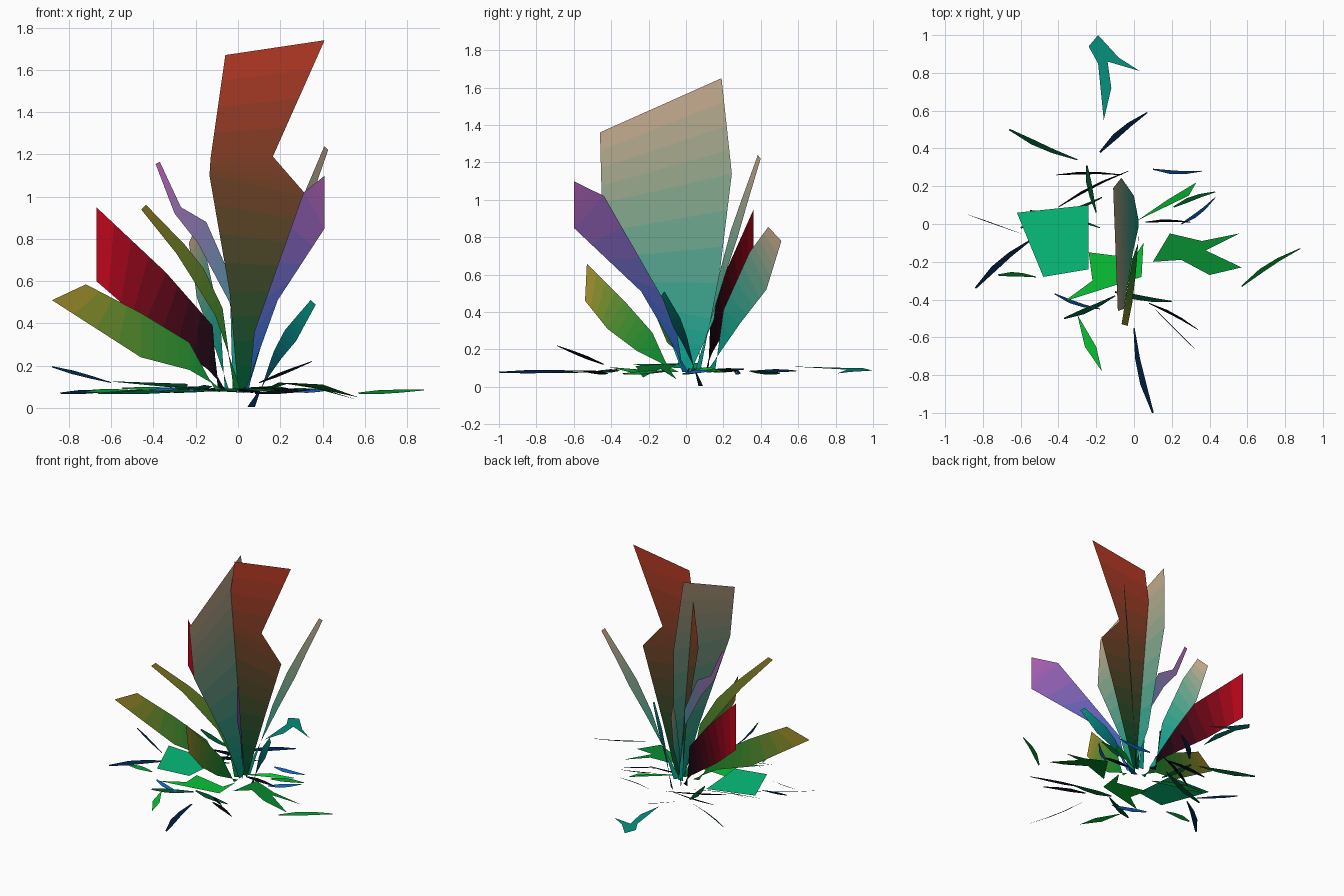
import bpy, math
from mathutils import Vector

if "Cube" in bpy.data.objects:
    bpy.data.objects.remove(bpy.data.objects["Cube"])

def material(name, rgb):
    m = bpy.data.materials.new(name)
    m.diffuse_color = (*[max(c, 0) ** 2.2 for c in rgb], 1)
    m.use_nodes = True
    m.node_tree.nodes["Principled BSDF"].inputs["Base Color"].default_value = m.diffuse_color
    return m

def mesh_object(name, verts, faces, mats):
    me = bpy.data.meshes.new(name)
    me.from_pydata(verts, [], faces)
    for i, m in enumerate(mats):
        me.materials.append(m)
        me.polygons[i].material_index = i
    ob = bpy.data.objects.new(name, me)
    bpy.context.collection.objects.link(ob)

# palette
GREEN, LIME, DARK = Vector((.06, .54, .2)), Vector((.07, .76, .22)), Vector((.02, .3, .17))
TEAL, NAVY, BLACK = Vector((.06, .62, .54)), Vector((.03, .15, .28)), Vector((.02, .05, .09))
BLUE, OLIVE, TAN = Vector((.1, .38, .72)), Vector((.6, .54, .18)), Vector((.75, .65, .54))
RED, RUST, MAUVE = Vector((.74, .06, .13)), Vector((.7, .23, .16)), Vector((.66, .36, .66))
EMERALD = Vector((.06, .74, .48))

def blade(name, base, heading, sections, low, high, lean=0.0, fade=1.0, foot=.08, sub=4):
    """Flat ribbon in an upright plane. Sections are (u, z, u, z) edge pairs along the heading."""
    def place(u, z):
        return Vector((base[0] + u * heading[0] + lean * z, base[1] + u * heading[1], z))
    sections = [(-.02, foot, .025, foot)] + sections
    verts = []
    for a, b in zip(sections, sections[1:]):
        for k in range(sub):
            s = [p + (q - p) * k / sub for p, q in zip(a, b)]
            verts += [place(*s[:2]), place(*s[2:])]
    verts += [place(*sections[-1][:2]), place(*sections[-1][2:])]
    n = len(verts) // 2 - 1
    faces = [(2*i, 2*i+1, 2*i+3, 2*i+2) for i in range(n)]
    mid = [sum(verts[v].z for v in f) for f in faces]
    mats = [material(f"{name}_{i}", low.lerp(high, max(0, (mid[i] - mid[0]) / (mid[-1] - mid[0])) ** fade))
            for i in range(n)]
    mesh_object(name, verts, faces, mats)

def thin_blade(name, base, heading, reach, height, width, curve, low, high, foot=.08):
    """Narrow upright blade whose width swells in the middle and whose path curves outward."""
    sections = []
    for s in (.45, .65, .78, 1):
        w = width * (1 - .8 * abs(2 * s - 1.3))
        u, z = reach * s ** curve, .05 + (height - .05) * s
        sections.append((u + w * .8, z - w * .6, u - w * .8, z + w * .6))
    blade(name, base, heading, sections, low, high, foot=foot)

def litter(name, outline, color, z=0.09, tilt=0.02):
    """Broad fallen leaf, slightly uneven."""
    verts = [(x, y, z + tilt * math.sin(9*x + 5*y)) for x, y in outline]
    mesh_object(name, verts, [tuple(range(len(verts)))], [material(name, color)])

def sliver(name, x0, y0, x1, y1, color, bend, w, z0=.075, z1=.085):
    """Thin fallen blade: bent, tapered strip tilted off the ground."""
    a, b = Vector((x0, y0, z0)), Vector((x1, y1, z1))
    across = Vector((a.y - b.y, b.x - a.x, 0))
    side = across.normalized() * w + Vector((0, 0, .009))
    verts = []
    for t, s in ((0, .3), (.35, 1), (.65, .8), (1, .2)):
        p = a.lerp(b, t) + across * bend * 4 * t * (1 - t)
        verts += [p - side * s, p + side * s]
    faces = [(2*i, 2*i+1, 2*i+3, 2*i+2) for i in range(3)]
    mesh_object(name, verts, faces, [material(f"{name}_{i}", color) for i in range(3)])

# broad standing blades
blade("tall_red_blade", (0.02, .045), (1, 0),
      [(-.06, .55, .17, .56), (-.155, 1.1, .31, 1.0), (-.15, 1.18, .145, 1.19), (-.08, 1.67, .39, 1.74)],
      DARK, RUST)
blade("tall_beige_blade", (.03, 0), (0, 1),
      [(-.15, .42, .15, .36), (-.45, .98, .245, 1.14), (-.46, 1.36, .19, 1.65)], TEAL, TAN, -.085)
blade("crimson_blade", (-.07, .11), (-1, .42),
      [(.07, .18, .05, .39), (.37, .4, .27, .64), (.6, .6, .6, .95)], BLACK, RED, fade=1.6)
blade("olive_blade", (-.08, 0), (-1, -.27),
      [(.15, .18, .15, .31), (.38, .24, .38, .45), (.8, .51, .64, .585)], GREEN, OLIVE, fade=1.6)
blade("purple_blade", (.04, 0), (.37, -.6),
      [(.4, .51, .1, .36), (1, .85, .73, 1.02), (1, 1.1, .97, 1.09)], BLUE, MAUVE)
blade("brown_front_blade", (.04, -.06), (0, -1),
      [(.2, .19, .12, .29), (.36, .31, .27, .46), (.48, .46, .47, .66)], GREEN, OLIVE, -.16, 1.6)
blade("teal_blade", (-.05, .13), (-.48, 1),
      [(.16, .34, .07, .41), (.3, .52, .21, .72), (.38, .78, .31, .855)], TEAL, TAN, fade=2)

# narrow standing blades
thin_blade("moss_blade", (0, 0), (-.77, -.64), .58, .95, .042, 2, GREEN, OLIVE)
blade("mauve_blade", (0, .07), (-1, .08),
      [(.04, .5, .04, .63), (.19, .78, .15, .88), (.3, .92, .27, .95), (.39, 1.155, .37, 1.165)], TEAL, MAUVE)
thin_blade("sage_blade", (.03, .06), (.76, .65), .51, 1.23, .034, 1.2, TEAL, TAN)
thin_blade("slate_blade", (.06, .08), (.8, -.55), .37, .5, .042, 1.05, NAVY, TEAL * .85, .005)

# broad fallen leaves
litter("fallen_teal_leaf", [(-.19, 1), (-.08, .88), (.03, .81), (-.14, .86), (-.12, .72),
                            (-.16, .55), (-.19, .85), (-.24, .94)], TEAL * .9, .09)
litter("fallen_emerald_leaf", [(-.62, .06), (-.24, .1), (-.24, -.24), (-.48, -.28)], EMERALD, .11)
litter("fallen_lime_leaf", [(-.24, -.15), (0, -.18), (.05, -.1), (.04, -.28), (-.37, -.41), (-.22, -.3)], LIME)
litter("fallen_forked_leaf", [(.1, -.2), (.19, -.05), (.36, -.09), (.56, -.05), (.38, -.14), (.57, -.23),
                              (.4, -.27), (.25, -.19)], GREEN, .08, .04)
litter("fallen_right_leaf", [(.02, .02), (.18, .13), (.33, .22), (.29, .15)], LIME)
litter("fallen_front_leaf", [(-.3, -.48), (-.2, -.65), (-.17, -.78), (-.26, -.65)], LIME, .06)

# narrow fallen blades, grouped by colour: two end points each
groups = {
    "green_sliver": (GREEN, .04, .012, [(.57, -.33, .88, -.13), (-.72, -.27, -.52, -.28),
                                        (.21, .09, .43, .17), (-.55, .07, -.18, -.02)]),
    "dark_sliver": (DARK, -.03, .014, [(-.66, .5, -.3, .34), (-.37, -.5, -.1, -.38), (-.1, -.36, .2, -.41),
                                       (-.25, .31, -.2, .06), (-.6, -.02, -.17, .14)]),
    "navy_sliver": (NAVY, .04, .016, [(-.84, -.34, -.54, -.08), (.1, -1, 0, -.55), (-.18, .38, .07, .59)]),
    "blue_sliver": (BLUE, -.05, .01, [(.1, .29, .36, .28), (.25, 0, .43, .14), (-.42, -.37, -.18, -.45)]),
    "black_sliver": (BLACK, .03, .007, [(.08, -.42, .34, -.56), (-.41, .26, -.06, .26), (-.4, .09, -.03, .28),
                                        (.06, .01, .3, .01)]),
}
for name, (color, bend, w, ends) in groups.items():
    for i, e in enumerate(ends):
        sliver(f"{name}_{i + 1}", *e, color, bend, w, .07 + .008 * (i % 4), .085)
sliver("raised_left_sliver", -.88, .05, -.6, -.05, NAVY, 0, .002, .195, .12)
sliver("raised_front_sliver", .1, -.44, .35, -.69, BLACK, 0, .002, .12, .22)
